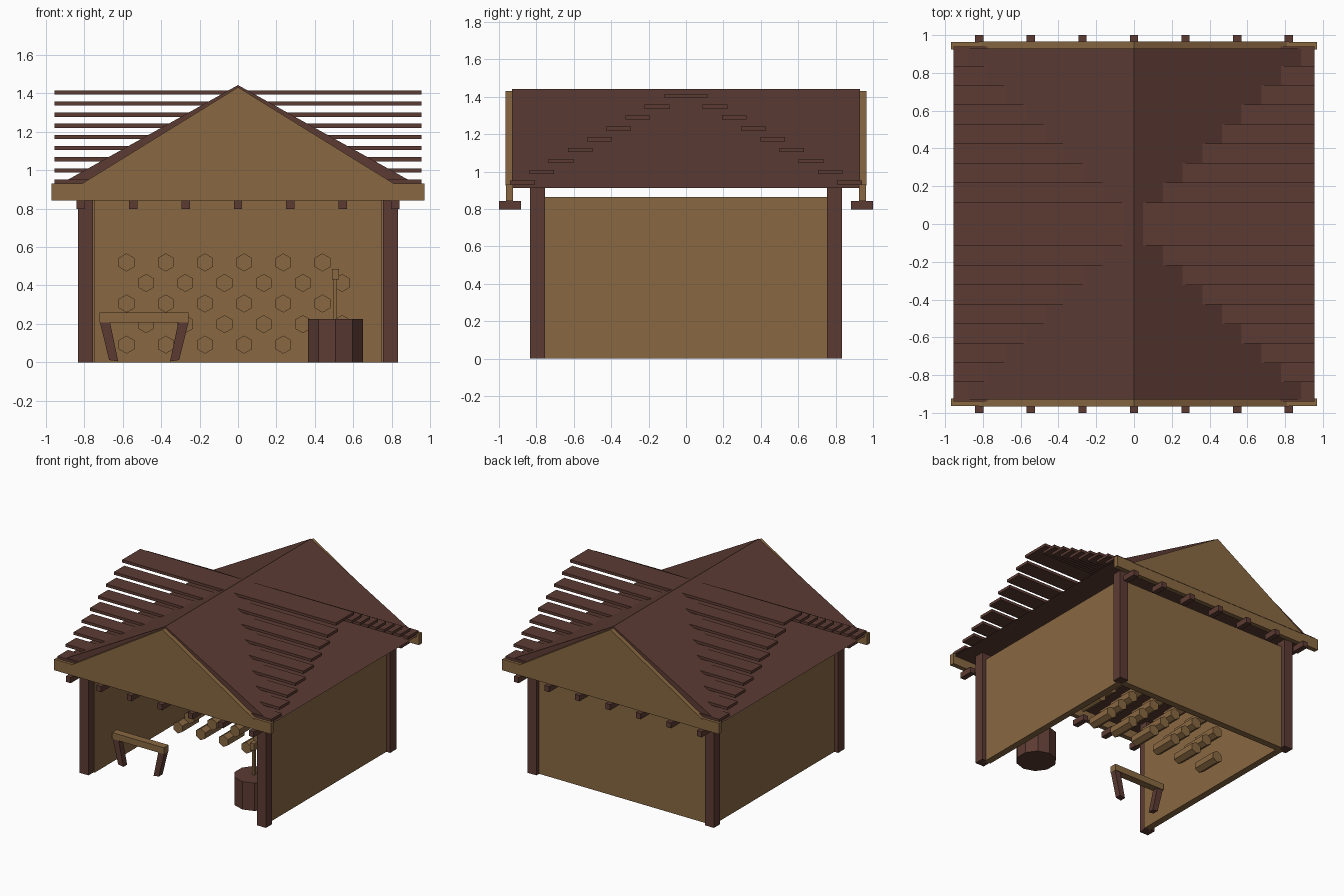
import bpy, bmesh, math

if "Cube" in bpy.data.objects:
    bpy.data.objects.remove(bpy.data.objects["Cube"])


def material(name, rgb):
    m = bpy.data.materials.new(name)
    m.diffuse_color = (*rgb, 1)
    m.use_nodes = True
    m.node_tree.nodes["Principled BSDF"].inputs["Base Color"].default_value = m.diffuse_color
    return m


BROWN = material("dark brown wood", (0.107, 0.0437, 0.0331))
TAN = material("tan wood", (0.25, 0.138, 0.0545))


def finish(name, bm, mat):
    bmesh.ops.recalc_face_normals(bm, faces=bm.faces)
    me = bpy.data.meshes.new(name)
    bm.to_mesh(me)
    bm.free()
    me.materials.append(mat)
    ob = bpy.data.objects.new(name, me)
    bpy.context.collection.objects.link(ob)
    return ob


def extrude_y(name, points, y0, y1, mat):
    """Extrude an x-z outline from y0 to y1."""
    bm = bmesh.new()
    face = bm.faces.new([bm.verts.new((x, y0, z)) for x, z in points])
    ext = bmesh.ops.extrude_face_region(bm, geom=[face])
    verts = [v for v in ext["geom"] if isinstance(v, bmesh.types.BMVert)]
    bmesh.ops.translate(bm, verts=verts, vec=(0, y1 - y0, 0))
    return finish(name, bm, mat)


def box(name, x0, x1, y0, y1, z0, z1, mat):
    return extrude_y(name, [(x0, z0), (x1, z0), (x1, z1), (x0, z1)], y0, y1, mat)


# Corner posts
for sx in (-1, 1):
    for sy in (-1, 1):
        x, y = sx * 0.794, sy * 0.794
        box("corner_post", x - 0.039, x + 0.039, y - 0.039, y + 0.039, 0, 0.915, BROWN)

# Side walls and back wall, front left open
for sx in (-1, 1):
    x = sx * 0.772
    box("side_wall", x - 0.027, x + 0.027, -0.77, 0.77, 0, 0.865, TAN)
box("back_wall", -0.76, 0.76, 0.745, 0.799, 0, 0.864, TAN)

# Main roof
extrude_y("roof", [(-0.955, 0.912), (0.955, 0.912), (0, 1.443)], -0.93, 0.93, BROWN)

# Stepped planks forming the cross gable
box("ridge_plank", -0.956, 0.956, -0.115, 0.115, 1.394, 1.416, BROWN)
for i in range(1, 9):
    z = 1.405 - 0.058 * i
    for s in (-1, 1):
        y = s * (0.052 + 0.1028 * i)
        box("roof_plank", -0.956, 0.956, y - 0.066, y + 0.066, z - 0.011, z + 0.011, BROWN)

# Gable panels, tie beams and beam-end blocks, front and back
for s in (-1, 1):
    extrude_y("gable_panel", [(-0.82, 0.925), (0.82, 0.925), (0, 1.432)],
              s * 0.925, s * 0.966, TAN)
    box("gable_beam", -0.97, 0.97, s * 0.925, s * 0.963, 0.843, 0.932, TAN)
    for i in range(-3, 4):
        x = i * 0.273
        box("beam_end", x - 0.022, x + 0.022, s * 0.883, s * 1.0, 0.798, 0.843, BROWN)

# Staggered hexagonal rods
for row in range(5):
    z = 0.092 + 0.107 * row
    for i in range(6):
        x = -0.58 + 0.204 * i + (0.102 if row % 2 else 0)
        pts = [(x + 0.047 * math.sin(a * math.pi / 3), z + 0.047 * math.cos(a * math.pi / 3))
               for a in range(6)]
        extrude_y("hex_rod", pts, 0.06, 0.27, TAN)

# Bench with slanted legs
box("bench_top", -0.72, -0.257, -0.58, -0.52, 0.208, 0.26, TAN)
for s in (-1, 1):
    c = -0.4885
    pts = [(c + s * 0.231, 0.209), (c + s * 0.178, 0.209),
           (c + s * 0.135, 0.005), (c + s * 0.182, 0.012)]
    extrude_y("bench_leg", pts, -0.574, -0.526, BROWN)

# Ten-sided barrel with a mallet standing in it
bm = bmesh.new()
ring = [bm.verts.new((0.508 + 0.15 * math.sin(a * math.pi / 5),
                      -0.52 + 0.15 * math.cos(a * math.pi / 5), 0)) for a in range(10)]
base = bm.faces.new(ring)
ext = bmesh.ops.extrude_face_region(bm, geom=[base])
bmesh.ops.translate(bm, vec=(0, 0, 0.225),
                    verts=[v for v in ext["geom"] if isinstance(v, bmesh.types.BMVert)])
finish("barrel", bm, BROWN)
box("mallet_handle", 0.497, 0.516, -0.53, -0.51, 0.2, 0.44, TAN)
box("mallet_head", 0.488, 0.525, -0.545, -0.495, 0.43, 0.487, TAN)
